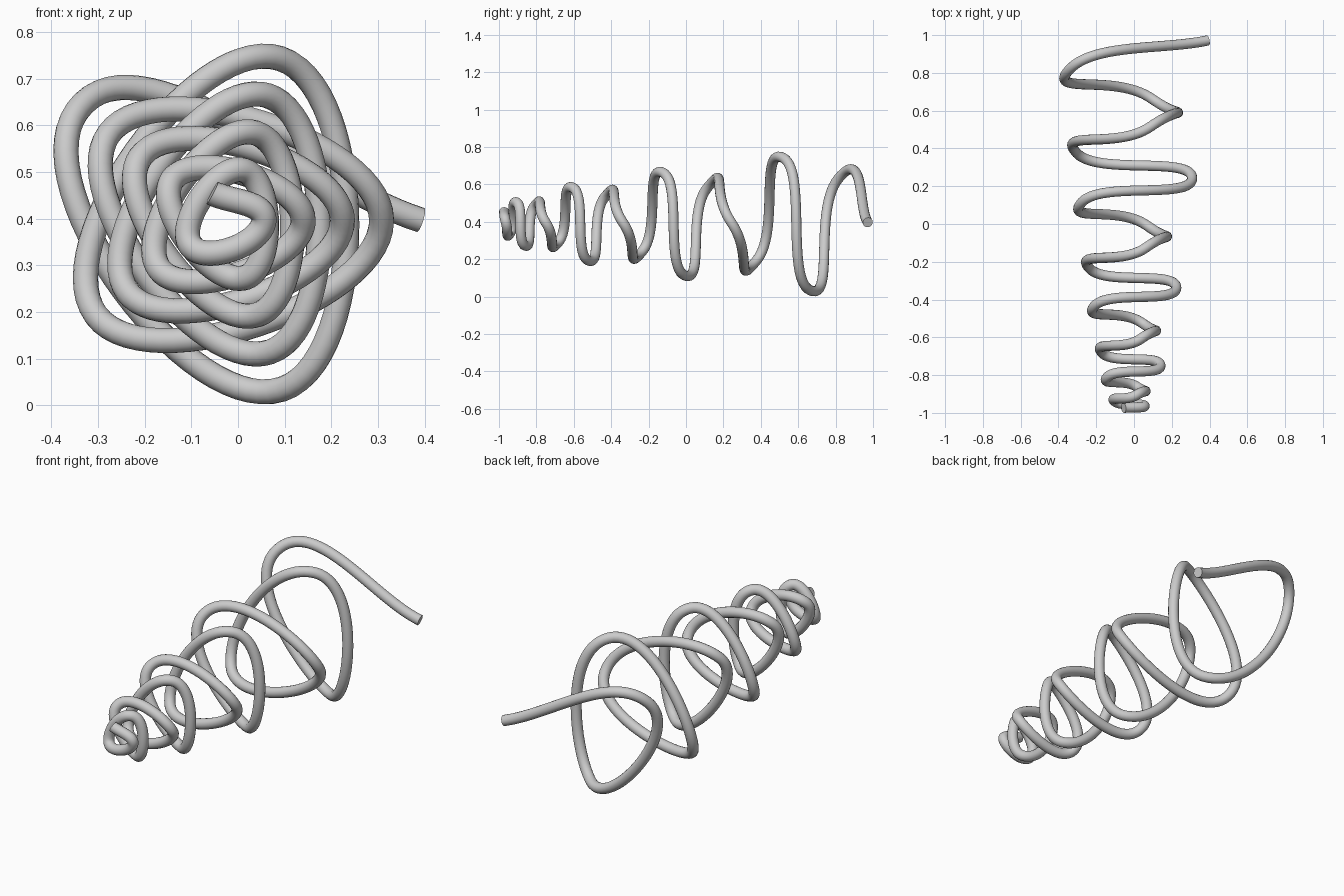
import bpy
import math
from mathutils import Vector

if "Cube" in bpy.data.objects:
    bpy.data.objects.remove(bpy.data.objects["Cube"])

# Conical spiral: five control points per two turns, widening and stretching towards the back
COUNT = 22
CX, CZ = -0.023, 0.397
points = []
for i in range(COUNT):
    angle = math.radians(144 * (1 - i))
    radius = 0.062 + 0.0168 * i
    y = -0.973 + 1.945 * (i / (COUNT - 1)) ** 1.73
    points.append(Vector((CX + radius * math.cos(angle), y, CZ + radius * math.sin(angle))))
points[0] = Vector((-0.055, -0.973, 0.455))  # slightly bent inner tip

# Round wire swept along the path
curve = bpy.data.curves.new("spiral_spring", "CURVE")
curve.dimensions = "3D"
curve.resolution_u = 28
curve.bevel_depth = 0.027
curve.bevel_resolution = 6
curve.use_fill_caps = True
spline = curve.splines.new("BEZIER")
spline.bezier_points.add(COUNT - 1)

# Handles a little shorter than automatic ones give tighter corners and flatter sides
TENSION = 0.84 / 2.5614
for i, bp in enumerate(spline.bezier_points):
    p = points[i]
    before = p - points[i - 1] if i > 0 else points[1] - p
    after = points[i + 1] - p if i < COUNT - 1 else before
    tangent = (before.normalized() + after.normalized()).normalized()
    bp.handle_left_type = bp.handle_right_type = "FREE"
    bp.co = p
    bp.handle_left = p - tangent * before.length * TENSION
    bp.handle_right = p + tangent * after.length * TENSION

spring = bpy.data.objects.new("spiral_spring", curve)
bpy.context.collection.objects.link(spring)

# Turn the wire into a smooth mesh with crisp end caps
bpy.context.view_layer.objects.active = spring
spring.select_set(True)
bpy.ops.object.convert(target="MESH")
bpy.ops.object.shade_smooth_by_angle(angle=math.radians(40))
